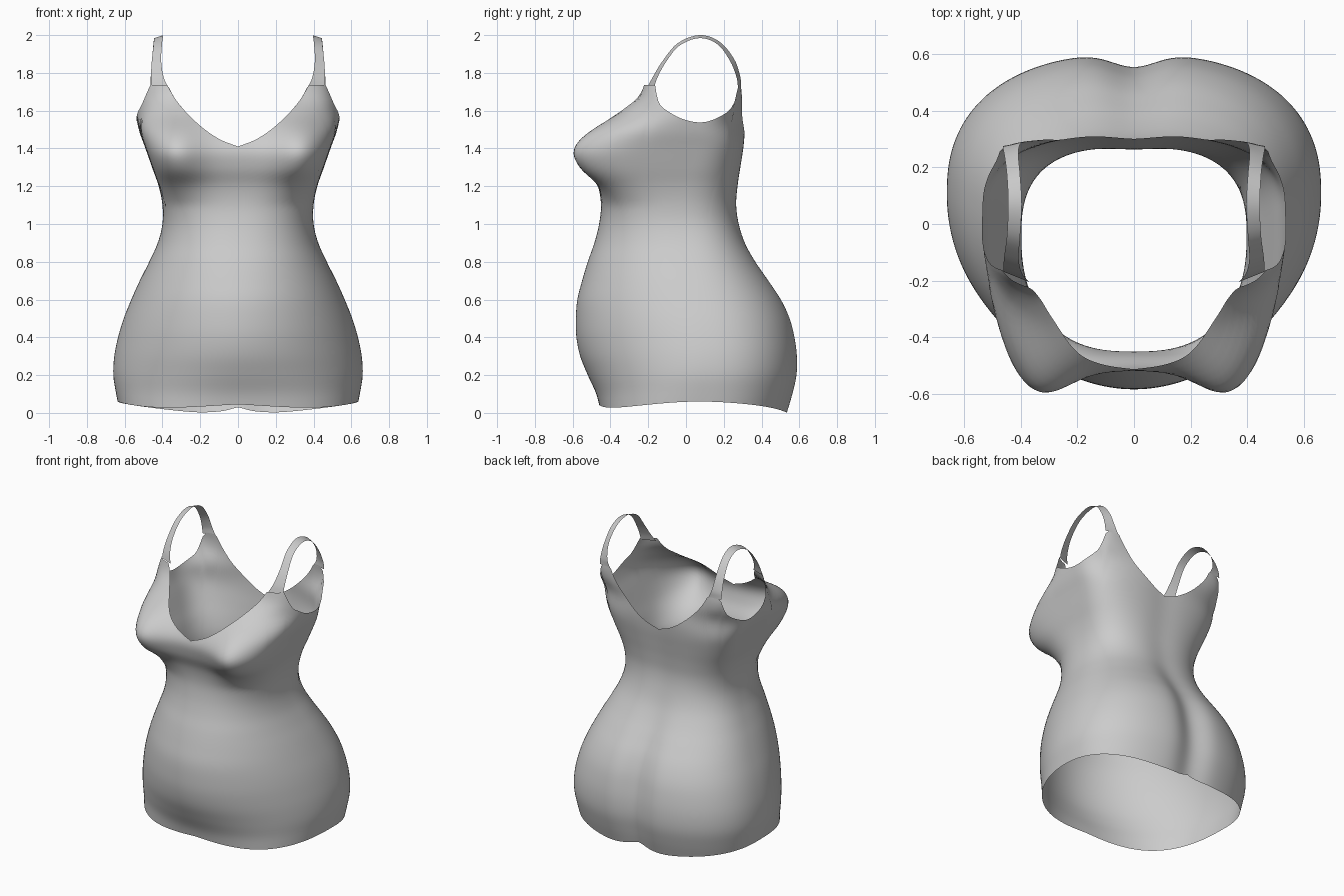
import bpy, bmesh, math
from mathutils import Vector

old = bpy.data.objects.get("Cube")
if old:
    bpy.data.objects.remove(old, do_unlink=True)

COLS, ROWS, STEPS = 192, 64, 40


def curve(points):
    """Smooth function through (position, value) points."""
    xs = [p[0] for p in points]
    ys = [p[1] for p in points]
    last = len(xs) - 1

    def slope(i):
        a, b = max(i - 1, 0), min(i + 1, last)
        return (ys[b] - ys[a]) / (xs[b] - xs[a])

    def value(x):
        x = min(max(x, xs[0]), xs[last])
        i = 0
        while i < last - 1 and x > xs[i + 1]:
            i += 1
        h = xs[i + 1] - xs[i]
        t = (x - xs[i]) / h
        s = t * t * (3 - 2 * t)
        return (ys[i] * (1 - s) + ys[i + 1] * s
                + h * t * (1 - t) * ((1 - t) * slope(i) - t * slope(i + 1)))
    return value


def even(step, values):
    return curve([(i * step, v) for i, v in enumerate(values)])


# Body profiles by height
width = even(.1, [.625, .645, .66, .655, .635, .605, .565, .52, .47, .425, .4,
                  .4, .42, .455, .49, .525, .54, .505, .46])
front = even(.1, [.45, .475, .52, .56, .58, .583, .575, .55, .52, .485, .46,
                  .45, .465, .505, .515, .455, .35, .25, .24])
back = even(.1, [.545, .575, .597, .6, .588, .563, .517, .45, .38, .322, .287,
                 .272, .278, .292, .307, .315, .308, .298, .288])
middle = curve([(0, .1), (.4, .1), (.8, .02), (1.05, -.04), (1.4, .04), (1.8, .07)])
front_square = curve([(0, 2.5), (.2, 2.05), (.4, 1.95), (.8, 2.15), (1.1, 2.6),
                      (1.35, 4.5), (1.47, 3.8), (1.6, 2.8), (1.72, 5)])
back_square = curve([(0, 2.4), (.8, 2.4), (1.1, 2.7), (1.4, 2.9), (1.58, 2.8), (1.72, 7)])
bust = curve([(1.1, 0), (1.2, .03), (1.28, .08), (1.36, .1), (1.45, .09),
              (1.55, .04), (1.65, 0)])
cleft = curve([(0, .035), (.2, .045), (.5, .05), (.8, .025), (1, .01), (1.7, .008)])

# Edge curves: hem by angle, neckline by x, armhole by y
hem = curve([(0, .045), (40, .028), (90, .06), (150, .005), (168, .008), (180, .03)])
neckline = curve([(0, 1.41), (.1, 1.45), (.2, 1.52), (.3, 1.62), (.36, 1.71), (.4, 1.82)])
armhole = curve([(-.175, 1.82), (-.15, 1.66), (-.1, 1.6), (0, 1.55), (.1, 1.54),
                 (.2, 1.58), (.25, 1.63), (.27, 1.7), (.285, 1.82)])


def skin(angle, z):
    """Point on the body; angle zero is the front centre."""
    s, c = math.sin(angle), math.cos(angle)
    mid = middle(z)
    depth, n = ((front(z) + mid, front_square(z)) if c > 0
                else (back(z) - mid, back_square(z)))
    r = (abs(s / width(z)) ** n + abs(c / depth) ** n) ** (-1 / n)
    x, y = r * s, mid - r * c
    if c > 0:
        y -= bust(z) * math.exp(-((abs(x) - .345) / .15) ** 2) * min(1, c * 2)
    else:
        y -= cleft(z) * math.exp(-(x / .11) ** 2)
    return Vector((x, y, z))


def rim(angle):
    """Height at which a column meets the neckline or an armhole."""
    def inside(z):
        p = skin(angle, z)
        return z < min(neckline(abs(p.x)), armhole(p.y), 1.735)
    z = 1.3
    while inside(z):
        z += .01
    low, high = z - .01, z
    for _ in range(12):
        half = (low + high) / 2
        low, high = (half, high) if inside(half) else (low, half)
    return low


def grid_object(name, rows, closed, material):
    bm = bmesh.new()
    grid = [[bm.verts.new(p) for p in row] for row in rows]
    n = len(grid[0])
    for a, b in zip(grid, grid[1:]):
        for i in range(n if closed else n - 1):
            j = (i + 1) % n
            bm.faces.new((a[i], a[j], b[j], b[i]))
    mesh = bpy.data.meshes.new(name)
    bm.to_mesh(mesh)
    bm.free()
    mesh.materials.append(material)
    mesh.polygons.foreach_set("use_smooth", [True] * len(mesh.polygons))
    obj = bpy.data.objects.new(name, mesh)
    bpy.context.collection.objects.link(obj)
    return obj


cloth = bpy.data.materials.new("light grey cloth")
cloth.use_nodes = True
grey = (.6, .6, .6, 1)
cloth.diffuse_color = grey
cloth.node_tree.nodes["Principled BSDF"].inputs["Base Color"].default_value = grey

# Dress body: an open shell from hem to rim
columns = []
for i in range(COLS):
    a = 2 * math.pi * i / COLS
    low = hem(math.degrees(math.acos(max(-1, min(1, math.cos(a))))))
    columns.append((a, low, rim(a)))
body_rows = [[skin(a, low + (top - low) * k / ROWS) for a, low, top in columns]
             for k in range(ROWS + 1)]
grid_object("dress_body", body_rows, True, cloth)

# Shoulder straps: thin ribbons over each shoulder, outer edge tilted inward
path = [(.416, -.186, 1.725), (.428, -.162, 1.78), (.432, -.115, 1.86), (.425, -.04, 1.95),
        (.42, .07, 1.992), (.425, .17, 1.96), (.432, .243, 1.87), (.43, .277, 1.78),
        (.418, .283, 1.725)]
track = [even(1, [p[k] for p in path]) for k in range(3)]
half_width = even(1, [.045, .033, .025, .023, .024, .023, .024, .032, .045])
tilt = even(1, [.018, .012, .009, .008, .008, .009, .012, .01, .008])
hole_centre = Vector((0, .07, 1.74))
for side, label in ((1, "left"), (-1, "right")):
    ribbon = []
    for k in range(STEPS + 1):
        t = k / STEPS * (len(path) - 1)
        x, y, z = (f(t) for f in track)
        outward = (Vector((0, y, z)) - hole_centre).normalized() * tilt(t)
        ribbon.append([Vector((side * (x + e * half_width(t)), y, z)) - outward * e
                       for e in (-1, 0, 1)])
    grid_object(label + "_shoulder_strap", ribbon, False, cloth)
